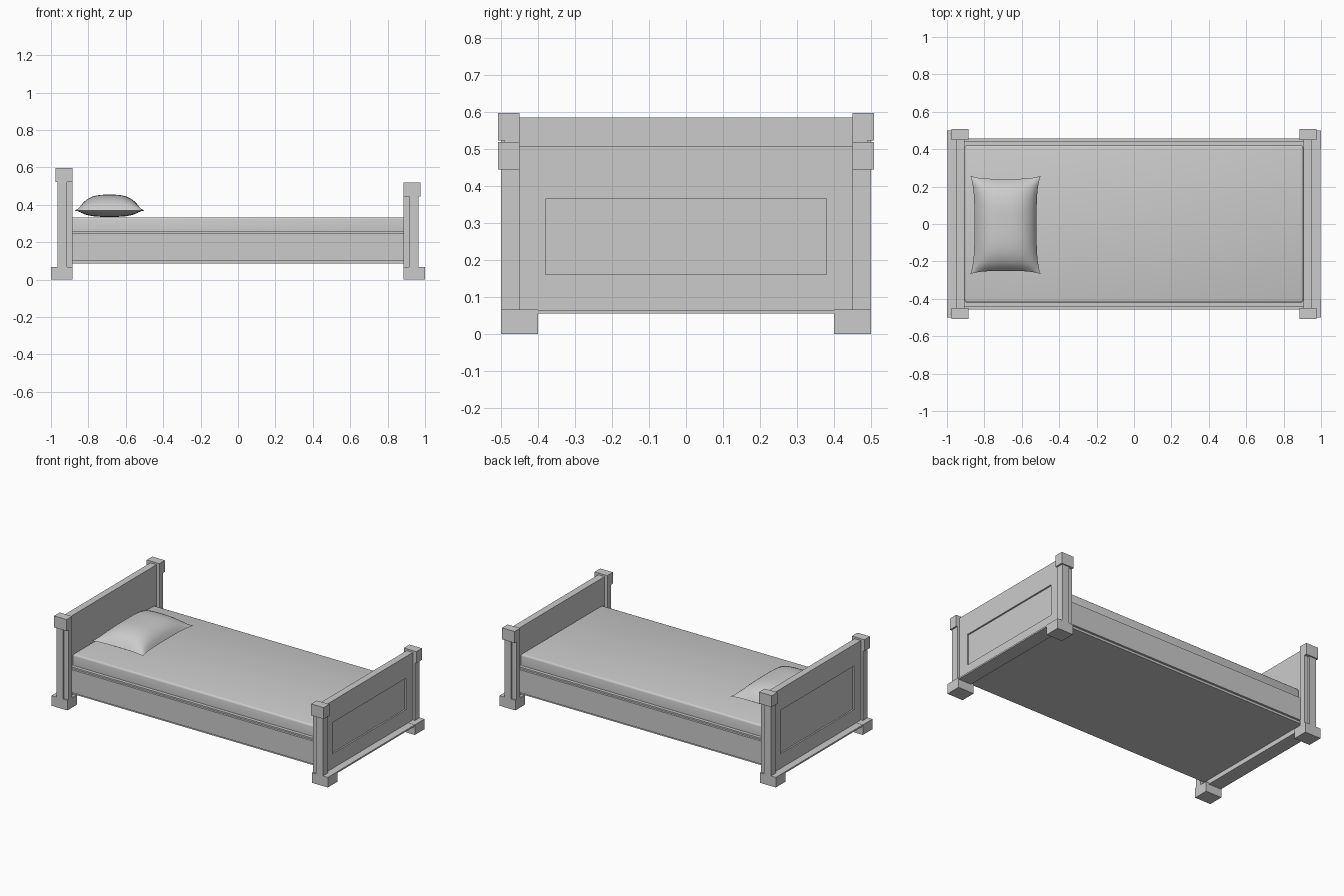
import bpy, bmesh
from mathutils import Vector

if "Cube" in bpy.data.objects:
    bpy.data.objects.remove(bpy.data.objects["Cube"])


def box(name, x, y, z, bevel=0.0):
    """Box from (min, max) ranges."""
    bm = bmesh.new()
    bmesh.ops.create_cube(bm, size=1)
    for v in bm.verts:
        v.co = Vector([(r[0] + r[1]) / 2 + c * (r[1] - r[0]) for c, r in zip(v.co, (x, y, z))])
    if bevel:
        bmesh.ops.bevel(bm, geom=bm.edges[:], offset=bevel, segments=3, profile=0.5, affect='EDGES')
    return finish(name, bm)


def finish(name, bm):
    me = bpy.data.meshes.new(name)
    bm.to_mesh(me)
    bm.free()
    ob = bpy.data.objects.new(name, me)
    bpy.context.collection.objects.link(ob)
    return ob


def smooth(ob, angle):
    bpy.ops.object.select_all(action='DESELECT')
    ob.select_set(True)
    bpy.context.view_layer.objects.active = ob
    bpy.ops.object.shade_smooth_by_angle(angle=angle)


def span(s, a, b):
    """Range mirrored to side s."""
    return tuple(sorted((s * a, s * b)))


def end_board(name, sx, top, inset_top):
    # board with a recessed panel on its outer face
    board = box(name + "_board", span(sx, 0.905, 0.95), (-0.455, 0.455), (0.055, top - 0.012))
    bm = bmesh.new()
    bm.from_mesh(board.data)
    outer = max(bm.faces, key=lambda f: f.calc_center_median().x * sx)
    bmesh.ops.inset_region(bm, faces=[outer], thickness=0.03)
    for v in outer.verts:
        v.co.y = 0.38 if v.co.y > 0 else -0.38
        v.co.z = inset_top if v.co.z > 0.25 else 0.16
    inner = bmesh.ops.extrude_face_region(bm, geom=[outer])
    for v in [g for g in inner["geom"] if isinstance(g, bmesh.types.BMVert)]:
        v.co.x -= sx * 0.01
    if outer.is_valid:
        bmesh.ops.delete(bm, geom=[outer], context='FACES_ONLY')
    bmesh.ops.recalc_face_normals(bm, faces=bm.faces)
    bm.to_mesh(board.data)
    bm.free()
    # low ledge between the feet
    box(name + "_ledge", span(sx, 0.94, 0.998), (-0.41, 0.41), (0.055, 0.065))
    # posts with foot and cap
    for sy, side in ((-1, "front"), (1, "back")):
        n = f"{name}_{side}"
        box(n + "_post", span(sx, 0.915, 0.965), span(sy, 0.45, 0.5), (0.06, top - 0.07))
        box(n + "_post_inner", span(sx, 0.885, 0.92), span(sy, 0.45, 0.49), (0.06, top - 0.07))
        box(n + "_foot", span(sx, 0.885, 1.0), span(sy, 0.4, 0.5), (0, 0.066))
        box(n + "_cap", span(sx, 0.885, 0.976), span(sy, 0.45, 0.508), (top - 0.075, top))


end_board("headboard", -1, 0.597, 0.445)
end_board("footboard", 1, 0.519, 0.365)

# bed base and side rails
box("bed_base", (-0.91, 0.91), (-0.442, 0.442), (0.085, 0.26))
for sy, side in ((-1, "front"), (1, "back")):
    box(side + "_rail", (-0.91, 0.91), span(sy, 0.43, 0.456), (0.1, 0.25))

# mattress
smooth(box("mattress", (-0.905, 0.905), (-0.42, 0.42), (0.2, 0.333), 0.012), 0.8)

# pillow: a grid pinched at the seam, puffed up and down, with drawn-out corners
N = 24
bm = bmesh.new()
for puff in (0.085, -0.034):
    grid = bmesh.ops.create_grid(bm, x_segments=N, y_segments=N, size=1)
    for v in grid["verts"]:
        u, w = v.co.x, v.co.y
        f = (max(0, 1 - abs(u) ** 3) * max(0, 1 - abs(w) ** 3.5)) ** 0.75
        v.co.x = -0.687 + 0.187 * u * (1 - 0.11 * (1 - w ** 4))
        v.co.y = -0.005 + 0.262 * w * (1 - 0.06 * (1 - u ** 4))
        v.co.z = 0.369 + puff * f
bmesh.ops.remove_doubles(bm, verts=bm.verts, dist=0.0005)
bmesh.ops.recalc_face_normals(bm, faces=bm.faces)
smooth(finish("pillow", bm), 1.2)
